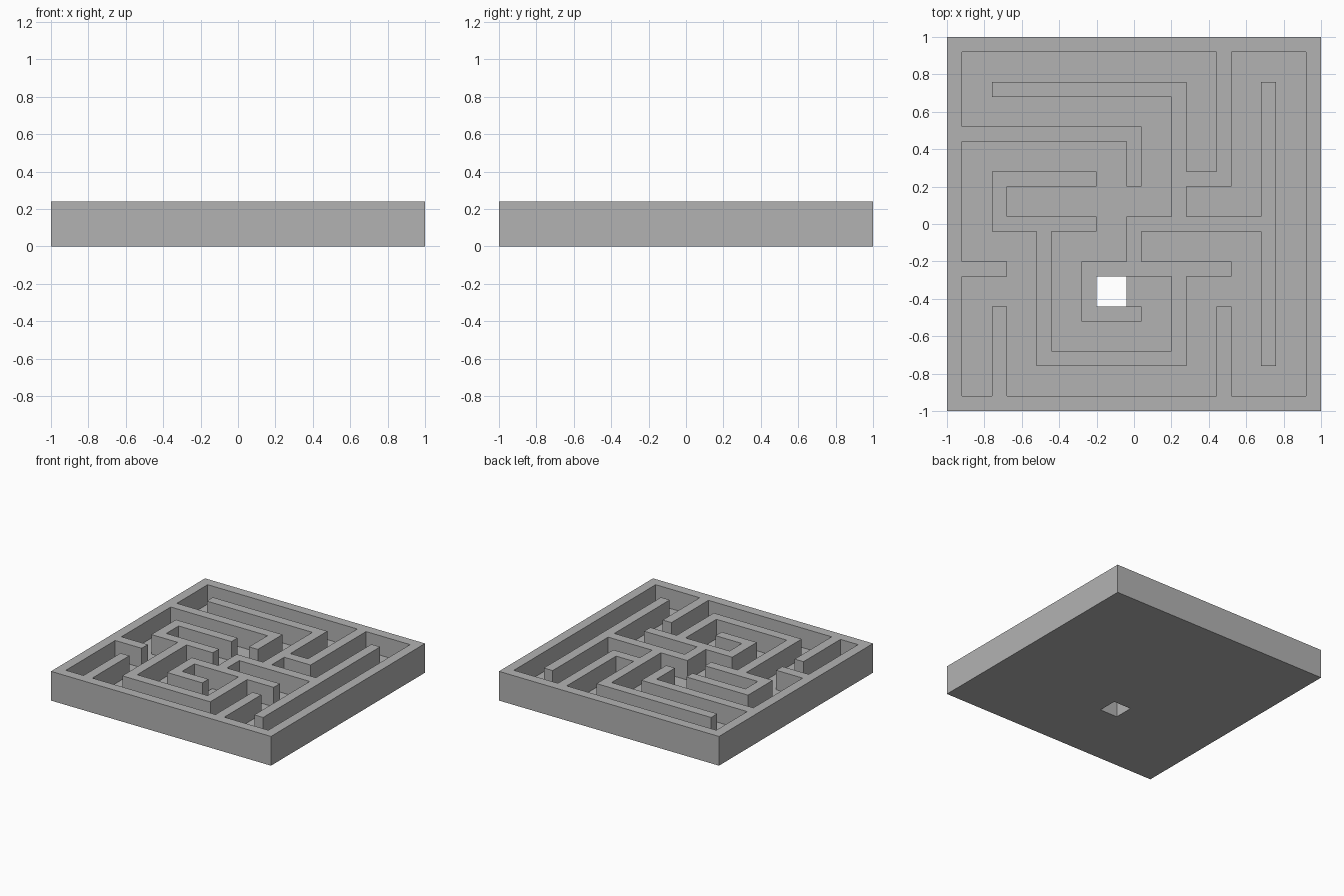
import bpy
import bmesh
import math

if "Cube" in bpy.data.objects:
    bpy.data.objects.remove(bpy.data.objects["Cube"], do_unlink=True)

FLOOR, TOP = 0.08, 0.24      # heights of floor and wall tops
PITCH, THICK = 0.24, 0.08    # wall spacing and wall thickness
N = 17                       # alternating wall and corridor strips

# Wall runs, as corners on the 9 x 9 lattice of posts
WALLS = [
    [(0, 0), (8, 0), (8, 8), (0, 8), (0, 0)],
    [(6, 8), (6, 5), (5, 5)],
    [(1, 7), (5, 7), (5, 4)],
    [(4, 3), (4, 4), (7, 4)],
    [(7, 1), (7, 7)],
    [(6, 3), (3, 3), (3, 2), (4, 2)],
    [(5, 3), (5, 1), (2, 1), (2, 4)],
    [(3, 4), (1, 4), (1, 5), (3, 5)],
    [(6, 0), (6, 2)],
    [(1, 0), (1, 2)],
    [(0, 3), (1, 3)],
    [(0, 6), (4, 6), (4, 5)],
]
HOLE = (7, 5)                # corridor tile cut through the floor


def line(i):
    """Coordinate of strip boundary i."""
    return -1 + (i // 2) * PITCH + (i % 2) * THICK


# Height of every tile
height = {(i, j): FLOOR for i in range(N) for j in range(N)}
for run in WALLS:
    for (ax, ay), (bx, by) in zip(run, run[1:]):
        for i in range(2 * min(ax, bx), 2 * max(ax, bx) + 1):
            for j in range(2 * min(ay, by), 2 * max(ay, by) + 1):
                height[i, j] = TOP
height[HOLE] = 0

bm = bmesh.new()


def quad(*points):
    bm.faces.new([bm.verts.new(p) for p in points])


for (i, j), h in height.items():
    if h == 0:
        continue
    x0, x1, y0, y1 = line(i), line(i + 1), line(j), line(j + 1)
    # Top and underside of the tile
    quad((x0, y0, h), (x1, y0, h), (x1, y1, h), (x0, y1, h))
    quad((x0, y1, 0), (x1, y1, 0), (x1, y0, 0), (x0, y0, 0))
    # Upright sides wherever the neighbouring tile is lower
    sides = [
        ((0, -1), (x0, y0), (x1, y0)),
        ((1, 0), (x1, y0), (x1, y1)),
        ((0, 1), (x1, y1), (x0, y1)),
        ((-1, 0), (x0, y1), (x0, y0)),
    ]
    for (di, dj), a, b in sides:
        levels = [z for z in (0, FLOOR, TOP)
                  if height.get((i + di, j + dj), 0) <= z <= h]
        for low, high in zip(levels, levels[1:]):
            quad((*a, low), (*b, low), (*b, high), (*a, high))

# Weld the tiles and merge the flat areas
bmesh.ops.remove_doubles(bm, verts=bm.verts[:], dist=0.001)
bmesh.ops.dissolve_limit(bm, angle_limit=math.radians(1),
                         verts=bm.verts[:], edges=bm.edges[:])
bmesh.ops.triangulate(bm, faces=[f for f in bm.faces if len(f.verts) > 4])

mesh = bpy.data.meshes.new("maze_tray")
bm.to_mesh(mesh)
bm.free()
tray = bpy.data.objects.new("maze_tray", mesh)
bpy.context.collection.objects.link(tray)

# Plain grey
grey = bpy.data.materials.new("plain_grey")
grey.use_nodes = True
colour = (0.45, 0.45, 0.45, 1)
grey.diffuse_color = colour
grey.node_tree.nodes["Principled BSDF"].inputs["Base Color"].default_value = colour
mesh.materials.append(grey)
